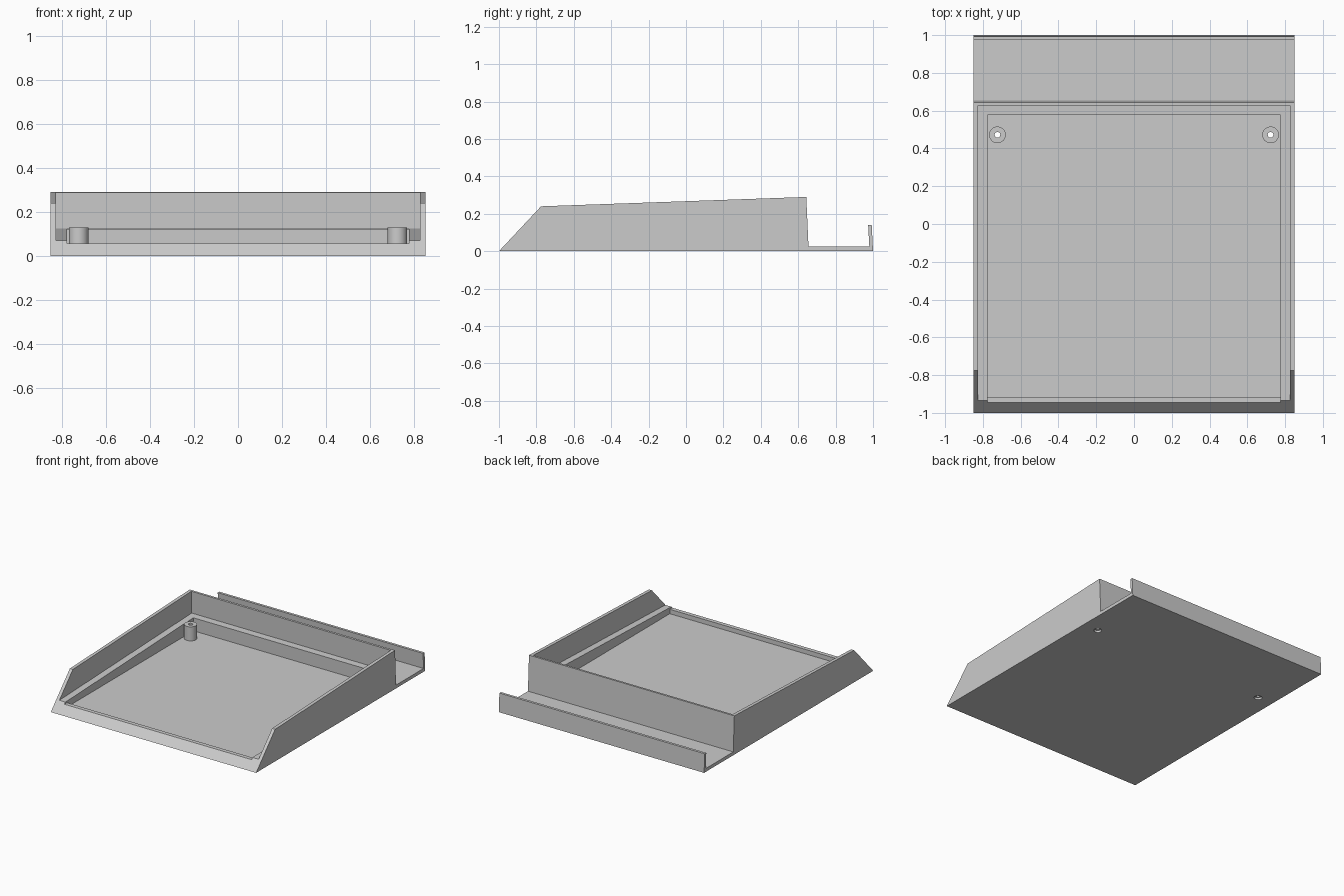
import bpy
import bmesh
from mathutils import Matrix

default = bpy.data.objects.get("Cube")
if default:
    bpy.data.objects.remove(default)

grey = bpy.data.materials.new("plain_grey")
grey.use_nodes = True
grey.diffuse_color = (0.6, 0.6, 0.6, 1)
grey.node_tree.nodes["Principled BSDF"].inputs["Base Color"].default_value = (0.6, 0.6, 0.6, 1)


def finish(name, bm):
    bmesh.ops.recalc_face_normals(bm, faces=bm.faces)
    mesh = bpy.data.meshes.new(name)
    bm.to_mesh(mesh)
    bm.free()
    mesh.materials.append(grey)
    obj = bpy.data.objects.new(name, mesh)
    bpy.context.collection.objects.link(obj)
    return obj


def extrude_profile(name, profile, half_width):
    """Sweep a (y, z) side profile across x."""
    bm = bmesh.new()
    face = bm.faces.new([bm.verts.new((-half_width, y, z)) for y, z in profile])
    swept = bmesh.ops.extrude_face_region(bm, geom=[face])["geom"]
    verts = [v for v in swept if isinstance(v, bmesh.types.BMVert)]
    bmesh.ops.translate(bm, verts=verts, vec=(2 * half_width, 0, 0))
    return finish(name, bm)


def cylinder(name, x, y, bottom, top, radius):
    bm = bmesh.new()
    bmesh.ops.create_cone(bm, cap_ends=True, segments=32, radius1=radius, radius2=radius,
                          depth=top - bottom,
                          matrix=Matrix.Translation((x, y, (top + bottom) / 2)))
    return finish(name, bm)


def cut(target, cutter):
    cutter.hide_render = True
    mod = target.modifiers.new("cut", "BOOLEAN")
    mod.operation = "DIFFERENCE"
    mod.solver = "EXACT"
    mod.object = cutter
    with bpy.context.temp_override(object=target, active_object=target):
        bpy.ops.object.modifier_apply(modifier=mod.name)


def smooth(obj):
    bpy.ops.object.select_all(action="DESELECT")
    obj.select_set(True)
    bpy.context.view_layer.objects.active = obj
    bpy.ops.object.shade_smooth_by_angle()


# Wedge body with the rear channel and its upright lip
body = extrude_profile("tray_body", [
    (-1, 0), (-0.775, 0.24), (0.643, 0.29), (0.655, 0.025),
    (0.98, 0.025), (0.974, 0.14), (0.993, 0.14), (1, 0)], 0.85)

# Upper recess: open at the front, with a sloping ledge
recess = extrude_profile("recess_cutter", [
    (-1.1, 0.064), (0.631, 0.125), (0.624, 0.4), (-1.1, 0.4)], 0.825)
# Lower pocket: level floor, with a low sill at the front
pocket = extrude_profile("pocket_cutter", [
    (-0.915, 0.025), (0.58, 0.025), (0.577, 0.2),
    (-1.1, 0.2), (-1.1, 0.058), (-0.915, 0.058)], 0.775)
cutters = [recess, pocket]
cut(body, recess)
cut(body, pocket)

# Screw posts, bored through and countersunk from below
for side, x in (("left", 0.723), ("right", -0.723)):
    post = cylinder(side + "_screw_post", x, 0.472, 0.022, 0.13, 0.044)
    bore = cylinder("bore_cutter", x, 0.472, -0.1, 0.3, 0.015)
    sink = cylinder("countersink_cutter", x, 0.472, -0.1, 0.015, 0.027)
    cut(body, bore)
    cut(body, sink)
    cut(post, bore)
    smooth(post)
    cutters += [bore, sink]

smooth(body)
for cutter in cutters:
    bpy.data.objects.remove(cutter)
